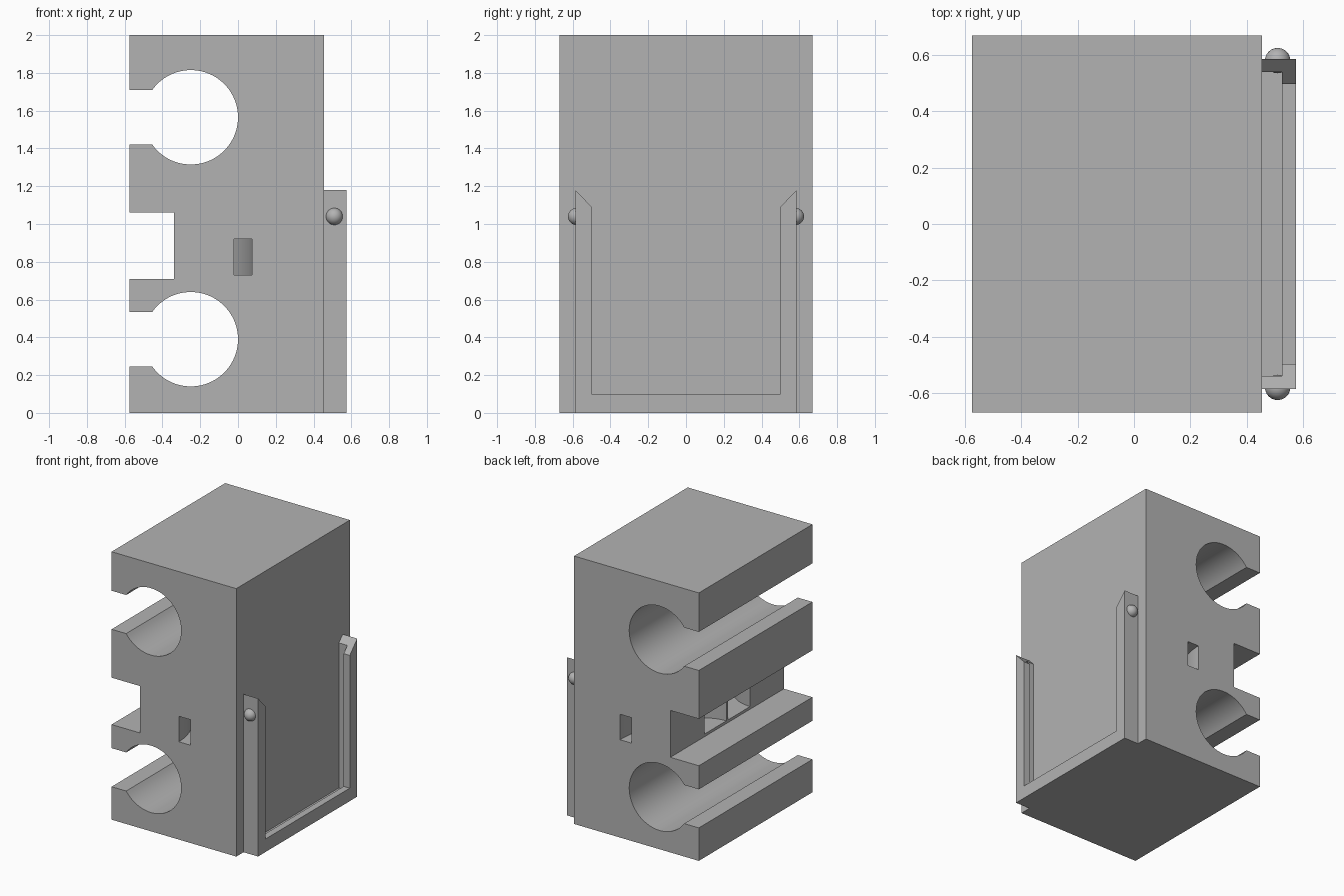
import bpy, bmesh, math
from mathutils import Vector

cube = bpy.data.objects.get("Cube")
if cube:
    bpy.data.objects.remove(cube)

grey = bpy.data.materials.new("plain grey")
grey.use_nodes = True
grey.diffuse_color = (0.45, 0.45, 0.45, 1)
grey.node_tree.nodes["Principled BSDF"].inputs["Base Color"].default_value = grey.diffuse_color


def finish(bm, name):
    bmesh.ops.recalc_face_normals(bm, faces=bm.faces)
    mesh = bpy.data.meshes.new(name)
    bm.to_mesh(mesh)
    bm.free()
    mesh.materials.append(grey)
    obj = bpy.data.objects.new(name, mesh)
    bpy.context.collection.objects.link(obj)
    return obj


def extrude(name, points, axis, low, high):
    """Extrude a 2D outline along x, y or z."""
    def place(a, b):
        return {"x": (low, a, b), "y": (a, low, b), "z": (a, b, low)}[axis]
    bm = bmesh.new()
    face = bm.faces.new([bm.verts.new(place(*p)) for p in points])
    out = bmesh.ops.extrude_face_region(bm, geom=[face])
    move = Vector([(high - low) * (axis == k) for k in "xyz"])
    bmesh.ops.translate(bm, vec=move, verts=[v for v in out["geom"] if isinstance(v, bmesh.types.BMVert)])
    return finish(bm, name)


def smooth(obj):
    bpy.ops.object.select_all(action="DESELECT")
    obj.select_set(True)
    bpy.context.view_layer.objects.active = obj
    bpy.ops.object.shade_smooth_by_angle(angle=math.radians(30))


# Block outline: two round clip sockets with narrow mouths and a square notch
LEFT, RIGHT, DEPTH, NOTCH = -0.575, 0.455, 0.67, -0.34


def socket(cz, radius=0.25, half_mouth=0.144, steps=56):
    start = math.pi + math.asin(half_mouth / radius)
    sweep = 2 * math.pi - 2 * math.asin(half_mouth / radius)
    arc = [(-0.25 + radius * math.cos(start + sweep * i / steps),
            cz + radius * math.sin(start + sweep * i / steps)) for i in range(steps + 1)]
    return [(LEFT, cz - half_mouth)] + arc + [(LEFT, cz + half_mouth)]


outline = [(RIGHT, 0), (LEFT, 0)] + socket(0.39)
outline += [(LEFT, 0.71), (NOTCH, 0.71), (NOTCH, 1.06), (LEFT, 1.06)]
outline += socket(1.565) + [(LEFT, 2), (RIGHT, 2)]
block = extrude("block", outline, "y", -DEPTH, DEPTH)

# Curved tie channels from the end faces into the notch
def quarter(rx, ry, side, steps=24):
    angles = [math.pi / 2 * i / steps for i in range(steps + 1)]
    return [(NOTCH + rx * math.cos(t), side * (ry * math.sin(t) - DEPTH)) for t in angles]


for side in (1, -1):
    outer, inner = quarter(0.415, 0.66, side), quarter(0.32, 0.40, side)
    path = [(outer[0][0], -0.7 * side)] + outer
    path += [(NOTCH - 0.03, outer[-1][1]), (NOTCH - 0.03, inner[-1][1])]
    path += inner[::-1] + [(inner[0][0], -0.7 * side)]
    cutter = extrude("channel_cutter", path, "z", 0.73, 0.92)
    cutter.hide_render = True
    mod = block.modifiers.new("channel", "BOOLEAN")
    mod.operation, mod.solver, mod.object = "DIFFERENCE", "EXACT", cutter
    bpy.context.view_layer.objects.active = block
    bpy.ops.object.modifier_apply(modifier=mod.name)
    bpy.data.objects.remove(cutter)
smooth(block)


# Card holder: U-shaped wall and a wider U-shaped lip with slanted tops
def u_frame(name, inside, floor, low, high):
    edge, top = 0.585, 1.18
    inner_top = top - (edge - inside) * 1.05
    half = [(edge, 0), (edge, top), (inside, inner_top), (inside, floor)]
    return extrude(name, half + [(-y, z) for y, z in reversed(half)], "x", low, high)


u_frame("holder_wall", 0.54, 0.05, RIGHT, 0.525)
u_frame("holder_lip", 0.497, 0.097, 0.525, 0.575)

# Round pins through the holder arms
for side, label in ((-1, "front"), (1, "back")):
    bm = bmesh.new()
    bmesh.ops.create_uvsphere(bm, u_segments=24, v_segments=16, radius=0.045)
    bmesh.ops.translate(bm, vec=(0.51, 0.58 * side, 1.04), verts=bm.verts)
    smooth(finish(bm, label + "_pin"))
